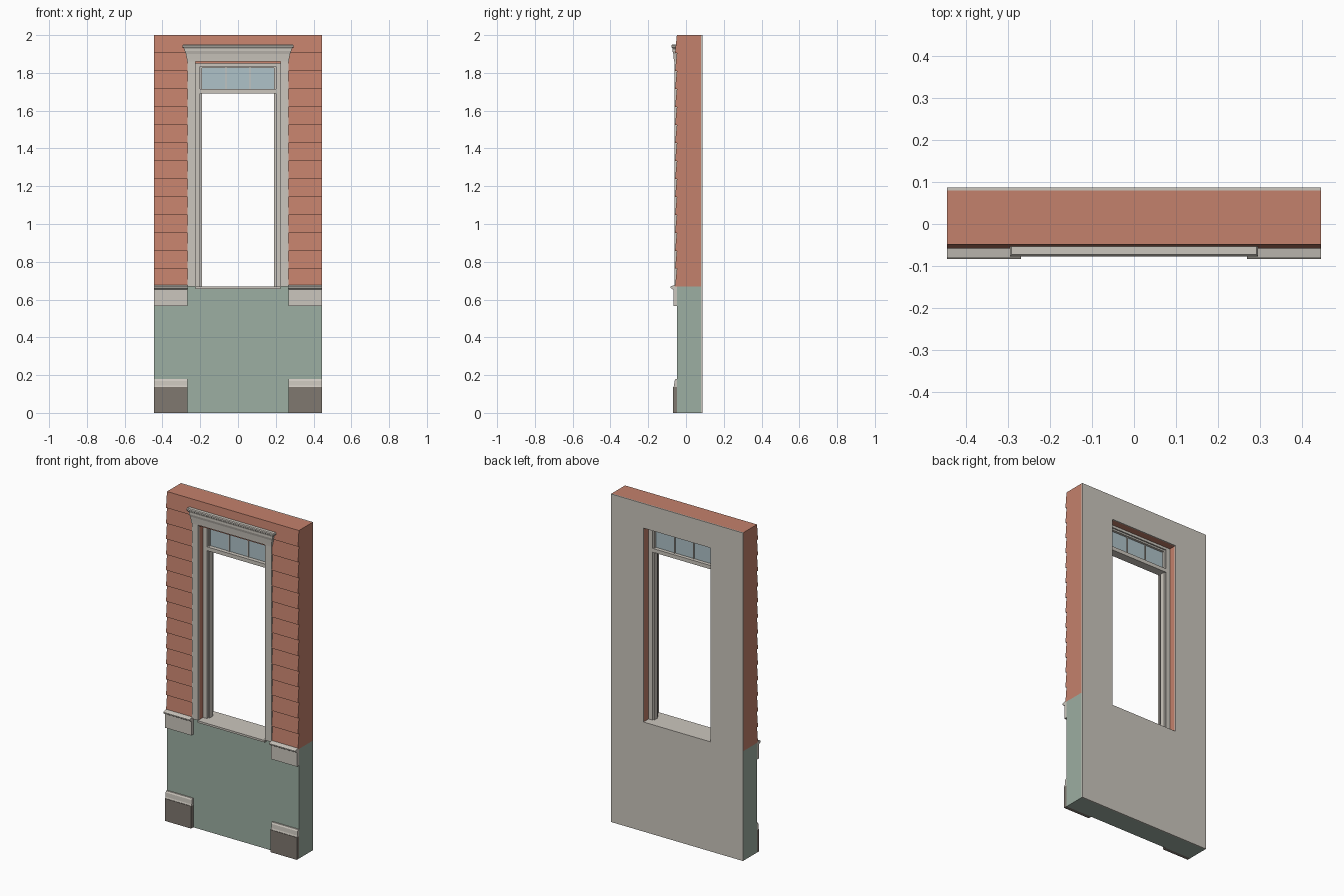
import bpy, bmesh

if "Cube" in bpy.data.objects:
    bpy.data.objects.remove(bpy.data.objects["Cube"])


def material(name, rgb):
    m = bpy.data.materials.new(name)
    m.diffuse_color = (*rgb, 1)
    m.use_nodes = True
    m.node_tree.nodes["Principled BSDF"].inputs["Base Color"].default_value = m.diffuse_color
    return m


BRICK = material("terracotta siding", (0.55, 0.22, 0.15))
TRIM = material("pale stone trim", (0.60, 0.565, 0.51))
GREEN = material("sage green panel", (0.335, 0.425, 0.36))
BROWN = material("dark base stone", (0.216, 0.188, 0.162))
GLASS = material("blue grey glass", (0.43, 0.54, 0.58))


def finish(name, bm, mat):
    bmesh.ops.recalc_face_normals(bm, faces=bm.faces)
    me = bpy.data.meshes.new(name)
    bm.to_mesh(me)
    bm.free()
    me.materials.append(mat)
    ob = bpy.data.objects.new(name, me)
    bpy.context.collection.objects.link(ob)
    return ob


def prism(bm, pts, offset):
    """Closed prism: polygon pts swept along offset."""
    a = [bm.verts.new(p) for p in pts]
    b = [bm.verts.new([p[i] + offset[i] for i in range(3)]) for p in pts]
    bm.faces.new(a)
    bm.faces.new(b[::-1])
    for i in range(len(a)):
        j = (i + 1) % len(a)
        bm.faces.new((a[i], b[i], b[j], a[j]))


def box(name, x, y, z, mat):
    bm = bmesh.new()
    prism(bm, [(x[0], y[0], z[0]), (x[1], y[0], z[0]), (x[1], y[0], z[1]), (x[0], y[0], z[1])],
          (0, y[1] - y[0], 0))
    return finish(name, bm, mat)


def arch(name, out_x, out_z, in_x, in_z, bottom, y0, y1, mat):
    """Upside-down U in the front plane, swept in depth."""
    pts = [(-out_x, bottom), (-out_x, out_z), (out_x, out_z), (out_x, bottom),
           (in_x, bottom), (in_x, in_z), (-in_x, in_z), (-in_x, bottom)]
    bm = bmesh.new()
    prism(bm, [(x, y0, z) for x, z in pts], (0, y1 - y0, 0))
    return finish(name, bm, mat)


def profile(name, yz, x0, x1, mat):
    bm = bmesh.new()
    prism(bm, [(x0, y, z) for y, z in yz], (x1 - x0, 0, 0))
    return finish(name, bm, mat)


def loft(name, levels, back, mat):
    """Stacked rectangles (half width, front y, z) with a flat back."""
    bm = bmesh.new()
    rings = [[bm.verts.new(p) for p in ((-w, f, z), (w, f, z), (w, back, z), (-w, back, z))]
             for w, f, z in levels]
    bm.faces.new(rings[0])
    bm.faces.new(rings[-1])
    for a, b in zip(rings, rings[1:]):
        for i in range(4):
            j = (i + 1) % 4
            bm.faces.new((a[i], a[j], b[j], b[i]))
    return finish(name, bm, mat)


W, OX, OZ0, OZ1 = 0.445, 0.226, 0.668, 1.85
FRONT, BACK = -0.048, 0.08

# Wall: green lower part, terracotta upper part around the opening
box("lower_wall", (-W, W), (FRONT, BACK), (0, OZ0 - 0.012), GREEN)
for s, side in ((-1, "left"), (1, "right")):
    box(side + "_lower_wall_top", sorted((s * OX, s * W)), (FRONT, BACK), (OZ0 - 0.012, OZ0), GREEN)
arch("upper_wall", W, 2, OX, OZ1, OZ0, FRONT, BACK, BRICK)

# Interior lining sheet with the opening cut through
arch("lining_upper", W, 2, OX, OZ1, OZ0, BACK, 0.087, TRIM)
box("lining_lower", (-W, W), (BACK, 0.087), (0, OZ0), TRIM)

# Clapboards: wedges thicker at the bottom
bm = bmesh.new()
N = 14
pitch = (2 - OZ0) / N
for i in range(N):
    z0, z1 = OZ0 + i * pitch, OZ0 + (i + 1) * pitch
    for xa, xb in ((-W, -OX), (OX, W), (-OX, OX)):
        zb, lip = z0, -0.058
        if xa == -OX:
            if z1 <= OZ1:
                continue
            if z0 < OZ1:
                zb = OZ1
                lip = FRONT - 0.01 * (z1 - zb) / pitch
        prism(bm, [(xa, FRONT, zb), (xa, lip, zb), (xa, FRONT - 0.0005, z1), (xa, FRONT, z1)],
              (xb - xa, 0, 0))
finish("clapboards", bm, BRICK)

# Window sill
box("window_sill", (-OX, OX), (-0.066, BACK), (OZ0 - 0.012, OZ0), TRIM)

# Pedestals and casings on both sides
for s, side in ((-1, "left"), (1, "right")):
    xa, xb = sorted((s * 0.268, s * W))
    box(side + "_base_block", (xa, xb), (-0.069, FRONT), (0, 0.136), BROWN)
    profile(side + "_base_moulding",
            [(FRONT, 0.136), (-0.066, 0.136), (-0.063, 0.145), (-0.061, 0.17), (-0.056, 0.179), (FRONT, 0.179)],
            xa, xb, TRIM)
    box(side + "_pedestal_block", (xa, xb), (-0.067, FRONT), (0.567, 0.653), TRIM)
    profile(side + "_pedestal_cap",
            [(FRONT, 0.653), (-0.07, 0.653), (-0.076, 0.659), (-0.083, 0.661), (-0.083, 0.668),
             (-0.078, 0.672), (-0.058, 0.676), (FRONT, 0.676)], xa, xb, TRIM)
    cx = sorted((s * 0.225, s * 0.268))
    box(side + "_casing", cx, (-0.062, FRONT), (OZ0, 1.862), TRIM)

# Header frieze and crown
loft("header_frieze", [(0.27, -0.064, 1.86), (0.271, -0.065, 1.875), (0.276, -0.067, 1.9),
                       (0.282, -0.071, 1.915), (0.282, -0.071, 1.926)], FRONT, TRIM)
loft("header_crown", [(0.284, -0.071, 1.926), (0.29, -0.074, 1.934), (0.295, -0.077, 1.937),
                      (0.295, -0.077, 1.945), (0.291, -0.073, 1.95)], FRONT, TRIM)

# Window frame set back in the opening, with an inner stop
arch("window_frame", OX, OZ1, 0.2, 1.835, OZ0, -0.014, 0.038, TRIM)
arch("window_stop", 0.2, 1.835, 0.191, 1.825, OZ0, 0.0, 0.03, TRIM)

# Transom bar, glass and muntins
box("transom_bar", (-0.2, 0.2), (-0.014, 0.038), (1.692, 1.715), TRIM)
box("transom_glass", (-0.191, 0.191), (0.01, 0.016), (1.715, 1.825), GLASS)
for s, side in ((-1, "left"), (1, "right")):
    box(side + "_muntin", (s * 0.064 - 0.003, s * 0.064 + 0.003), (0.004, 0.022), (1.715, 1.825), TRIM)
